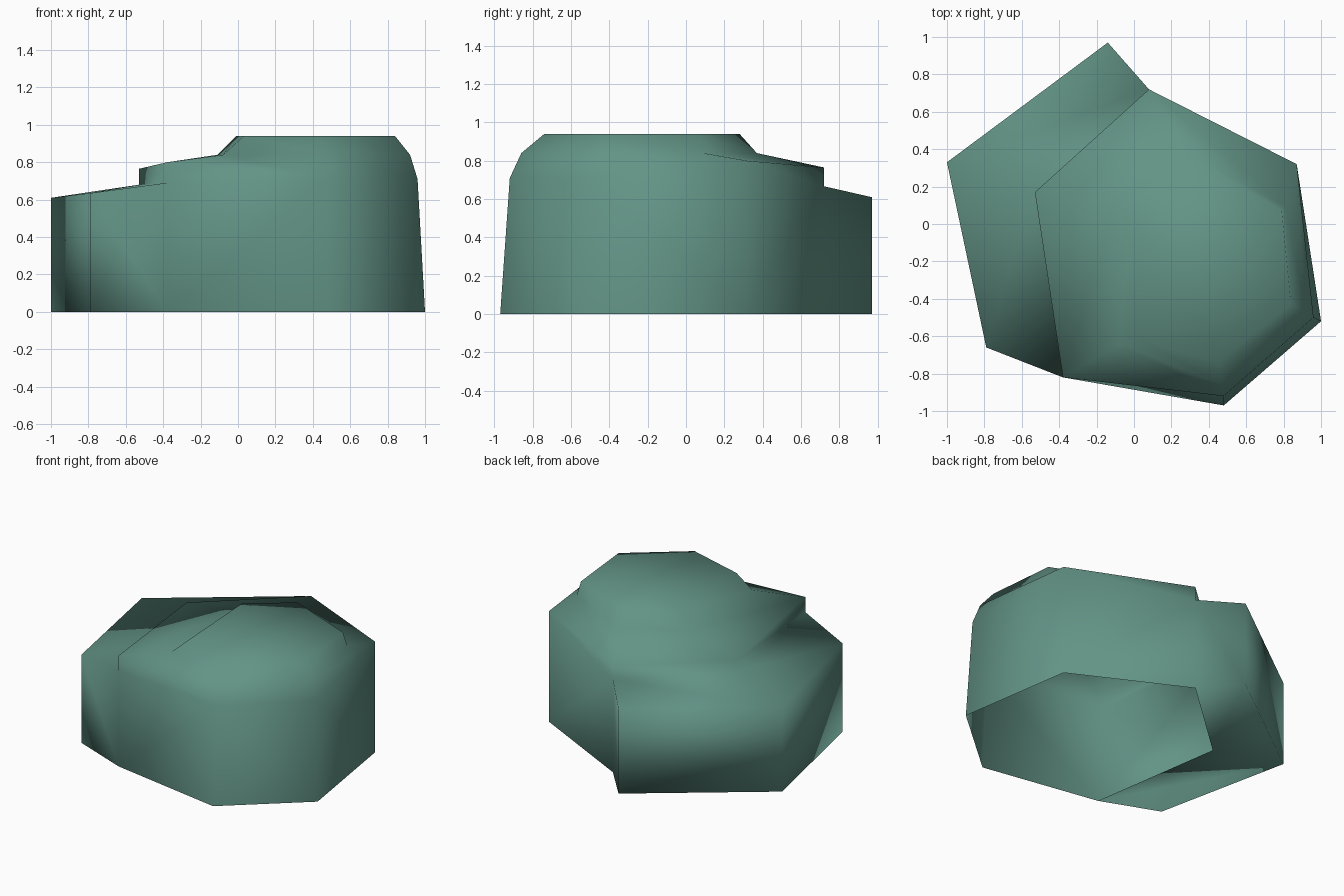
import bpy
import bmesh

# Remove the default object
cube = bpy.data.objects.get("Cube")
if cube:
    bpy.data.objects.remove(cube, do_unlink=True)

# Mossy stone colour
stone = bpy.data.materials.new("green_grey_stone")
stone.use_nodes = True
colour = (0.125, 0.295, 0.24, 1.0)
stone.diffuse_color = colour
shader = stone.node_tree.nodes["Principled BSDF"]
shader.inputs["Base Color"].default_value = colour
shader.inputs["Roughness"].default_value = 0.8

bm = bmesh.new()


def ring(points):
    """Add one loop of corners and return its vertices."""
    return [bm.verts.new(point) for point in points]


def column_bottoms(outline):
    """Add the ground corners below an outline."""
    return ring([(x, y, 0) for x, y in outline])


def bridge(lower, upper, closed=True):
    """Join two matching loops with quads."""
    count = len(lower)
    for i in range(count if closed else count - 1):
        j = (i + 1) % count
        bm.faces.new((lower[i], lower[j], upper[j], upper[i]))


# Boulder rings, clockwise from the back corner
base = column_bottoms([(0.08, 0.72), (0.87, 0.32), (1.0, -0.52),
                       (0.48, -0.97), (-0.38, -0.82), (-0.53, 0.17)])
shoulder = ring([(0.08, 0.72, 0.765), (0.87, 0.32, 0.8), (0.96, -0.5, 0.71),
                 (0.48, -0.92, 0.71), (-0.38, -0.82, 0.8), (-0.53, 0.17, 0.765)])
cap_base = ring([(0.3, 0.37, 0.84), (0.81, 0.09, 0.84), (0.92, -0.47, 0.84),
                 (0.47, -0.86, 0.84), (-0.08, -0.64, 0.84), (-0.11, 0.09, 0.84)])
cap_top = ring([(0.28, 0.28, 0.94), (0.79, 0.07, 0.94), (0.84, -0.43, 0.94),
                (0.45, -0.74, 0.94), (0.03, -0.62, 0.94), (-0.01, 0.06, 0.94)])

# Sloping crown and flat top
bridge(shoulder, cap_base)
bridge(cap_base, cap_top)
bm.faces.new(cap_top)

# Inner edge of the ledge, where it meets the boulder
back, right, front_right, front, front_left, left = range(6)
seam_order = (front_left, left, back)
seam_heights = (0.69, 0.68, 0.667)
seam_base = [base[i] for i in seam_order]
seam = ring([(v.co.x, v.co.y, z) for v, z in zip(seam_base, seam_heights)])
bridge(seam, [shoulder[i] for i in seam_order], closed=False)

# Boulder walls; the two beside the ledge also touch the seam
bridge(base[right:front_left], shoulder[right:front_left], closed=False)
bm.faces.new((base[back], base[right], shoulder[right], shoulder[back], seam[-1]))
bm.faces.new((base[front], base[front_left], seam[0],
              shoulder[front_left], shoulder[front]))

# Low ledge pulled out of the side: floor, top and outer walls
rim_outline = [(-0.79, -0.66), (-1.0, 0.33), (-0.14, 0.97)]
rim_base = column_bottoms(rim_outline)
rim_top = ring([(x, y, z) for (x, y), z in zip(rim_outline, (0.635, 0.61, 0.61))])
bridge(seam_base, rim_base, closed=False)
bridge(rim_top, seam, closed=False)
bridge([seam_base[0]] + rim_base + [seam_base[-1]],
       [seam[0]] + rim_top + [seam[-1]], closed=False)

bmesh.ops.recalc_face_normals(bm, faces=bm.faces[:])

# Soft shading over the whole stone, facing outward
top_face = max(bm.faces, key=lambda f: f.calc_center_median().z)
if top_face.normal.z < 0:
    bmesh.ops.reverse_faces(bm, faces=bm.faces[:])
for face in bm.faces:
    face.smooth = True

mesh = bpy.data.meshes.new("boulder_with_ledge")
bm.to_mesh(mesh)
bm.free()
mesh.materials.append(stone)
boulder = bpy.data.objects.new("boulder_with_ledge", mesh)
bpy.context.collection.objects.link(boulder)
